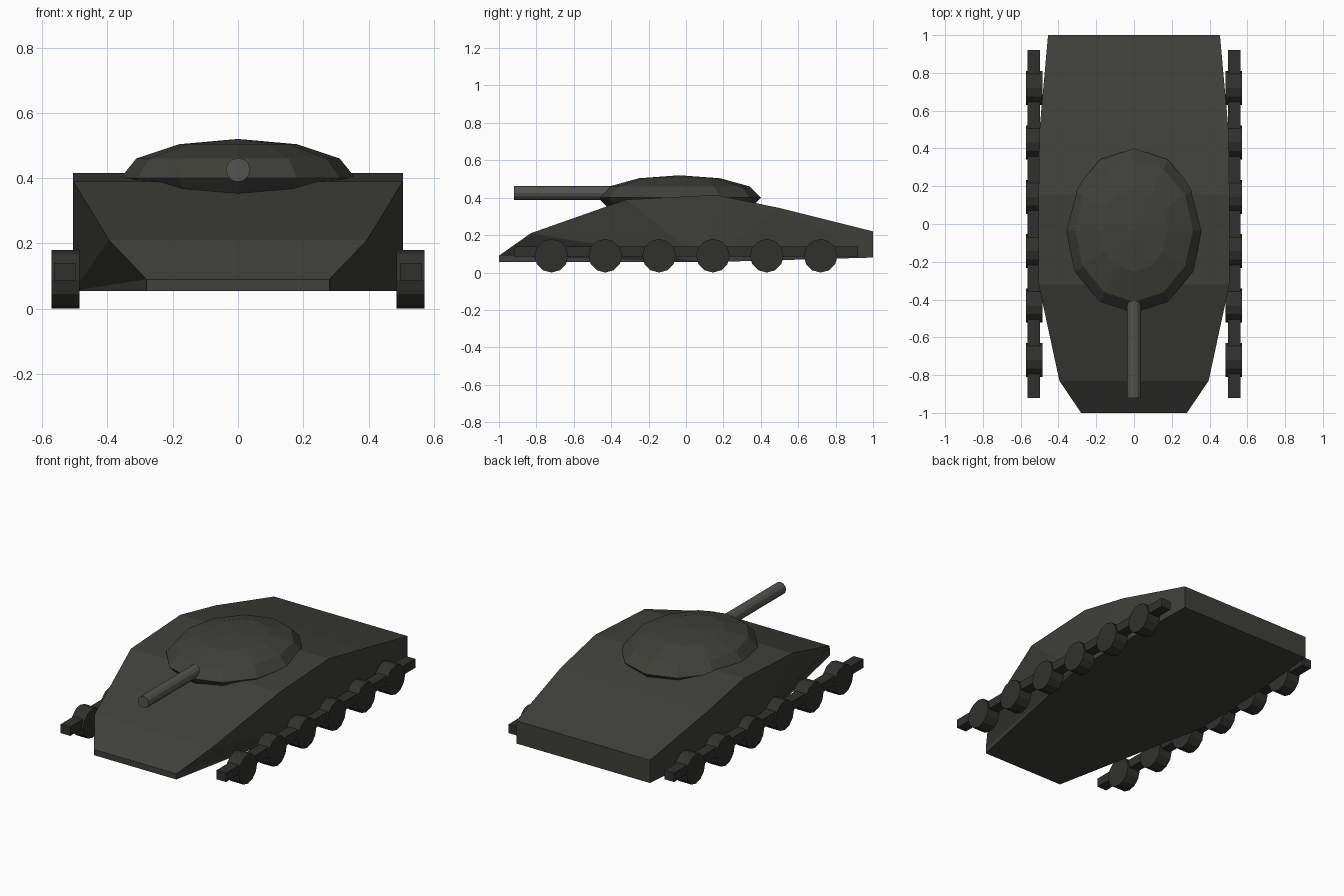
import bpy, bmesh
from math import pi

if "Cube" in bpy.data.objects:
    bpy.data.objects.remove(bpy.data.objects["Cube"])

def material(name, r, g, b):
    m = bpy.data.materials.new(name)
    m.diffuse_color = (r, g, b, 1)
    m.use_nodes = True
    m.node_tree.nodes["Principled BSDF"].inputs["Base Color"].default_value = m.diffuse_color
    return m

hull_mat = material("dark_olive_grey", 0.05, 0.05, 0.043)
run_mat = material("running_gear_grey", 0.03, 0.03, 0.028)
gun_mat = material("gun_grey", 0.085, 0.085, 0.078)

def finish(name, mat):
    ob = bpy.context.object
    ob.name = name
    ob.data.materials.append(mat)
    return ob

# Hull: half outlines (x, y, z) of the deck and the belly, mirrored across x
deck = [(0.28, -1, 0.09), (0.395, -0.83, 0.21), (0.505, -0.32, 0.39),
        (0.505, 0.16, 0.415), (0.50, 0.5, 0.345), (0.455, 1, 0.22)]
belly = [(0.28, -1, 0.055), (0.505, 0.1, 0.055), (0.455, 1, 0.08)]
bm = bmesh.new()
sides = [[[bm.verts.new((s * x, y, z)) for x, y, z in row] for row in (deck, belly)]
         for s in (1, -1)]
(dr, br), (dl, bl) = sides
for a, b in ((dr, dl), (br, bl)):
    for i in range(len(a) - 1):
        bm.faces.new((a[i], a[i + 1], b[i + 1], b[i]))
for d, b in sides:
    bm.faces.new((b[0], d[0], b[1]))
    for i in range(4):
        bm.faces.new((d[i], d[i + 1], b[1]))
    bm.faces.new((b[1], d[4], b[2]))
    bm.faces.new((d[4], d[5], b[2]))
for i in (0, -1):
    bm.faces.new((dr[i], dl[i], bl[i], br[i]))
bmesh.ops.recalc_face_normals(bm, faces=bm.faces)
mesh = bpy.data.meshes.new("hull")
bm.to_mesh(mesh)
bm.free()
mesh.materials.append(hull_mat)
bpy.context.collection.objects.link(bpy.data.objects.new("hull", mesh))

# Turret: flattened low-poly sphere
bpy.ops.mesh.primitive_uv_sphere_add(segments=12, ring_count=6, radius=1,
                                     location=(0, -0.035, 0.40))
bpy.context.object.scale = (0.36, 0.435, 0.12)
finish("turret", hull_mat)

# Gun barrel
bpy.ops.mesh.primitive_cylinder_add(vertices=12, radius=0.037, depth=0.56,
                                    location=(0, -0.64, 0.425), rotation=(pi / 2, 0, 0))
finish("gun_barrel", gun_mat)

# Running gear: a beam and six road wheels on each side
for s, label in ((1, "right"), (-1, "left")):
    bpy.ops.mesh.primitive_cube_add(size=1, location=(s * 0.53, 0, 0.112))
    bpy.context.object.scale = (0.065, 1.84, 0.055)
    finish("track_beam_" + label, run_mat)
    for i in range(6):
        bpy.ops.mesh.primitive_cylinder_add(
            vertices=12, radius=0.09, depth=0.086,
            location=(s * 0.528, -0.72 + 0.288 * i, 0.09), rotation=(0, pi / 2, 0))
        finish(f"road_wheel_{label}_{i + 1}", run_mat)
